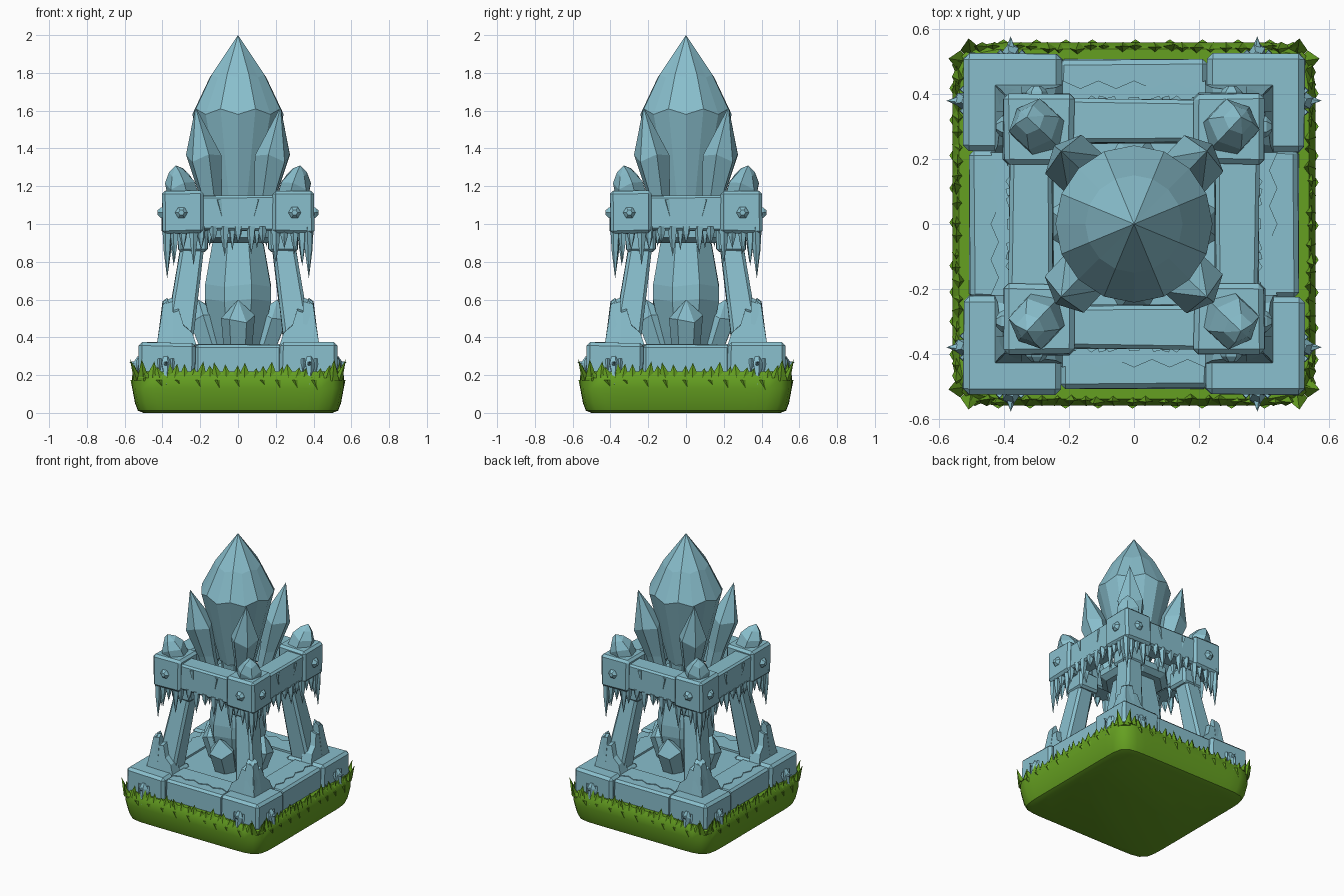
import bpy, bmesh, math, random
from mathutils import Vector, Matrix

if "Cube" in bpy.data.objects:
    bpy.data.objects.remove(bpy.data.objects["Cube"])

random.seed(4)


def material(name, rgb):
    m = bpy.data.materials.new(name)
    m.diffuse_color = (*rgb, 1)
    m.use_nodes = True
    m.node_tree.nodes["Principled BSDF"].inputs["Base Color"].default_value = m.diffuse_color
    return m


ICE = material("ice_blue", (0.25, 0.52, 0.61))
GRASS = material("grass_green", (0.13, 0.35, 0.015))


def finish(name, bm, mat, spin=True, smooth=False):
    """Turn a bmesh into an object, repeating it around z four times if asked."""
    if spin:
        src = bm.verts[:] + bm.edges[:] + bm.faces[:]
        for k in (1, 2, 3):
            d = bmesh.ops.duplicate(bm, geom=src)
            vs = [v for v in d["geom"] if isinstance(v, bmesh.types.BMVert)]
            bmesh.ops.rotate(bm, verts=vs, cent=(0, 0, 0), matrix=Matrix.Rotation(k * math.pi / 2, 3, 'Z'))
    bmesh.ops.recalc_face_normals(bm, faces=bm.faces[:])
    me = bpy.data.meshes.new(name)
    bm.to_mesh(me)
    bm.free()
    me.materials.append(mat)
    ob = bpy.data.objects.new(name, me)
    bpy.context.collection.objects.link(ob)
    if smooth:
        for p in me.polygons:
            p.use_smooth = True
        bpy.context.view_layer.objects.active = ob
        ob.select_set(True)
        bpy.ops.object.shade_smooth_by_angle(angle=math.radians(35))
        ob.select_set(False)
    return ob


def box(bm, lo, hi, bev=0.012, jit=0.004, lean=(0, 0), taper=1.0):
    """Chamfered block; lean moves its top, taper scales its top."""
    vs = bmesh.ops.create_cube(bm, size=1)["verts"]
    for v in vs:
        top = v.co.z > 0
        s = taper if top else 1
        for i in range(3):
            c, h = (lo[i] + hi[i]) / 2, (hi[i] - lo[i])
            v.co[i] = c + v.co[i] * h * (s if i < 2 else 1)
            v.co[i] += random.uniform(-jit, jit)
        if top:
            v.co.x += lean[0]
            v.co.y += lean[1]
    edges = list({e for v in vs for e in v.link_edges})
    bmesh.ops.bevel(bm, geom=edges, offset=bev, segments=1, affect='EDGES', profile=0.5)


def spike(bm, base, tip, rings, n=6, phase=0.0, zig=0.0):
    """Faceted spar from base to tip; rings are (fraction, radius), radius 0 is a point."""
    base, tip = Vector(base), Vector(tip)
    axis = tip - base
    rot = Vector((0, 0, 1)).rotation_difference(axis)
    loops = []
    for t, r in rings:
        if r == 0:
            loops.append([bm.verts.new(base + axis * t)])
            continue
        ring = []
        for i in range(n):
            a = phase + math.tau * i / n
            p = Vector((r * math.cos(a), r * math.sin(a), zig * (-1) ** i * r))
            ring.append(bm.verts.new(base + axis * t + rot @ p))
        loops.append(ring)
    for a, b in zip(loops, loops[1:]):
        for i in range(n):
            j = (i + 1) % n
            f = [a[i % len(a)], a[j % len(a)], b[j % len(b)], b[i % len(b)]]
            bm.faces.new(list(dict.fromkeys(f)))
    for ring in (loops[0], loops[-1]):
        if len(ring) > 2:
            bm.faces.new(ring)


def prism(bm, pts_a, pts_b):
    """Join two matching outlines into a solid."""
    a = [bm.verts.new(p) for p in pts_a]
    b = [bm.verts.new(p) for p in pts_b]
    bm.faces.new(a)
    bm.faces.new(b)
    for i in range(len(a)):
        j = (i + 1) % len(a)
        bm.faces.new((a[i], a[j], b[j], b[i]))


# Grass base: rounded square lofted upward
bm = bmesh.new()
prev = None
N = 80
for half, z in ((0.5, 0), (0.53, 0.012), (0.545, 0.05), (0.56, 0.13), (0.56, 0.19), (0.54, 0.22)):
    ring = []
    for i in range(N):
        a = math.tau * (i + 0.5) / N
        c, s = math.cos(a), math.sin(a)
        r = half / (abs(c) ** 12 + abs(s) ** 12) ** (1 / 12)
        ring.append(bm.verts.new((r * c, r * s, z)))
    if prev:
        for i in range(N):
            bm.faces.new((prev[i], prev[(i + 1) % N], ring[(i + 1) % N], ring[i]))
    else:
        bm.faces.new(ring)
    prev = ring
bm.faces.new(prev)
finish("grass_base", bm, GRASS, spin=False, smooth=True)

# Grass blades along the rim, and small tufts lower on the side
bm = bmesh.new()


def blade(x, w, z0, z1, y0, y1, lean=0.0):
    tip = bm.verts.new((x + lean, y1, z1))
    l, r, b, f = [bm.verts.new(p) for p in ((x - w, y0, z0), (x + w, y0, z0), (x, y0 + 0.03, z0), (x, y0 - 0.016, z0))]
    for q in ((l, f, tip), (f, r, tip), (r, b, tip), (b, l, tip), (l, b, r, f)):
        bm.faces.new(q)


x = -0.49
while x < 0.49:
    blade(x, random.uniform(0.03, 0.045), 0.185, random.uniform(0.235, 0.275), -0.545,
          random.uniform(-0.555, -0.535), random.uniform(-0.02, 0.02))
    x += random.uniform(0.035, 0.055)
for i in range(9):
    blade(-0.42 + i * 0.105 + random.uniform(-0.03, 0.03), 0.025, 0.175, random.uniform(0.11, 0.14), -0.553, -0.556, 0.02)
for s in (-1, 1):
    blade(s * 0.5, 0.035, 0.17, 0.285, -0.535, -0.572, s * 0.01)
finish("grass_blades", bm, GRASS)

# Stone plinth: core, side slabs, chunky corners
bm = bmesh.new()
box(bm, (-0.45, -0.45, 0.2), (0.45, 0.45, 0.352), jit=0)
finish("plinth_core", bm, ICE, spin=False)
bm = bmesh.new()
box(bm, (-0.23, -0.505, 0.2), (0.23, -0.3, 0.358), bev=0.015)
finish("plinth_side_slabs", bm, ICE)
bm = bmesh.new()
box(bm, (0.22, -0.525, 0.19), (0.525, -0.225, 0.372), bev=0.018)
finish("plinth_corners", bm, ICE)

# Cracked ridge on each side slab
bm = bmesh.new()
edge = [(-0.22 + i * 0.055, -0.43 + (0.012 if i % 2 else -0.012)) for i in range(9)]
outline = edge + [(0.22, -0.3), (-0.22, -0.3)]
prism(bm, [(x, y, 0.34) for x, y in outline], [(x, y, 0.366) for x, y in outline])
finish("plinth_cracked_ridges", bm, ICE)

# Ice claws hanging over the plinth corners
bm = bmesh.new()
for s in (-1, 1):
    x = s * 0.38
    spike(bm, (x, -0.515, 0.295), (x, -0.56, 0.15), ((0, 0.018), (0.25, 0.03), (1, 0)), 5)
    spike(bm, (x, -0.51, 0.25), (x, -0.578, 0.27), ((0, 0.03), (1, 0)), 5)
    for d, z in ((-0.035, 0.21), (0.032, 0.2)):
        spike(bm, (x + d, -0.52, 0.285), (x + d, -0.54, z), ((0, 0.016), (1, 0)), 4)
finish("plinth_ice_claws", bm, ICE)

# Leaning pillars with capitals
bm = bmesh.new()
box(bm, (0.245, -0.395, 0.35), (0.395, -0.245, 0.9), lean=(-0.08, 0.08), taper=0.82, bev=0.016)
finish("pillars", bm, ICE)
bm = bmesh.new()
box(bm, (0.16, -0.315, 0.85), (0.315, -0.16, 0.98), bev=0.015)
finish("pillar_capitals", bm, ICE)

# Jagged rocks on the outer faces of each pillar foot
bm = bmesh.new()
prof = [(0.22, 0.36), (0.245, 0.43), (0.29, 0.47), (0.315, 0.555), (0.345, 0.545), (0.375, 0.61), (0.4, 0.59),
        (0.415, 0.47), (0.43, 0.36)]
for flip in (False, True):
    inner = [(u, 0.345, z) for u, z in prof]
    outer = [(u if z < 0.4 else u * 0.99, 0.43 - (z - 0.36) * 0.14, 0.36 + (z - 0.36) * 0.93) for u, z in prof]
    tr = (lambda p: (p[1], -p[0], p[2])) if flip else (lambda p: (p[0], -p[1], p[2]))
    prism(bm, [tr(p) for p in inner], [tr(p) for p in outer])
finish("pillar_foot_rocks", bm, ICE)

# Upper frame: beams, corner blocks, bolts, middle plate
bm = bmesh.new()
box(bm, (-0.2, -0.385, 0.965), (0.2, -0.25, 1.15), bev=0.012)
finish("frame_beams", bm, ICE)
bm = bmesh.new()
box(bm, (0.185, -0.402, 0.95), (0.402, -0.185, 1.175), bev=0.016)
finish("frame_corners", bm, ICE)
bm = bmesh.new()
for s in (-1, 1):
    spike(bm, (s * 0.3, -0.385, 1.06), (s * 0.3, -0.425, 1.06), ((0, 0.036), (0.6, 0.032), (1, 0.015)), 6)
finish("frame_bolts", bm, ICE)
bm = bmesh.new()
spike(bm, (0, 0, 0.9), (0, 0, 0.97), ((0, 0.19), (0.4, 0.23), (1, 0.23)), 8, math.pi / 8)
finish("crystal_seat", bm, ICE, spin=False)

# Icicles under the frame and frozen drips on the beams
bm = bmesh.new()
for x, z in ((-0.375, 0.71), (-0.335, 0.8), (-0.29, 0.86), (-0.235, 0.78), (-0.195, 0.86), (-0.13, 0.9), (-0.07, 0.83),
             (0.0, 0.9), (0.07, 0.84), (0.13, 0.89), (0.2, 0.79), (0.245, 0.87), (0.3, 0.84), (0.34, 0.78)):
    spike(bm, (x, -0.37, 0.985), (x, -0.375, z), ((0, 0.026), (0.45, 0.019), (1, 0)), 5, random.random())
for x, z in ((-0.15, 0.88), (-0.03, 0.86), (0.1, 0.87)):
    spike(bm, (x, -0.28, 0.98), (x, -0.28, z), ((0, 0.024), (1, 0)), 5)
for x in (-0.1, 0.1):
    spike(bm, (x, -0.382, 1.13), (x * 0.85, -0.386, 1.04), ((0, 0.016), (1, 0)), 4)
finish("icicles", bm, ICE)

# Central crystal: lower body, then the big pointed head
bm = bmesh.new()
spike(bm, (0, 0, 0.35), (0, 0, 1.0), ((0, 0.13), (0.12, 0.15), (0.38, 0.19), (0.5, 0.188), (0.85, 0.145), (1, 0.13)),
      8, math.pi / 8, 0.04)
finish("lower_crystal", bm, ICE, spin=False)
bm = bmesh.new()
spike(bm, (0, 0, 0.95), (0, 0, 2.0), ((0, 0.1), (0.2, 0.125)), 8, math.pi / 8)
spike(bm, (0, 0, 1.1), (0, 0, 2.0), ((0, 0.12), (0.55, 0.242), (0.76, 0.15), (1, 0)), 16, math.pi / 8, 0.06)
finish("main_crystal", bm, ICE, spin=False)

# Diagonal crystals around the head
bm = bmesh.new()
spike(bm, (0.11, -0.11, 0.95), (0.225, -0.225, 1.62), ((0, 0.045), (0.3, 0.06), (0.62, 0.095), (1, 0)), 6, 0.3, 0.15)
finish("side_crystals", bm, ICE)

# Stubby crystals on the frame corners
bm = bmesh.new()
spike(bm, (0.285, -0.285, 1.13), (0.33, -0.33, 1.31), ((0, 0.085), (0.5, 0.08), (0.8, 0.045), (1, 0)), 6, 0.3, 0.15)
finish("corner_crystals", bm, ICE)

# Small crystals at the foot of the lower crystal
bm = bmesh.new()
spike(bm, (0, -0.13, 0.34), (0, -0.21, 0.6), ((0, 0.075), (0.65, 0.09), (1, 0)), 6, 0.0, 0.1)
finish("foot_crystals", bm, ICE)
